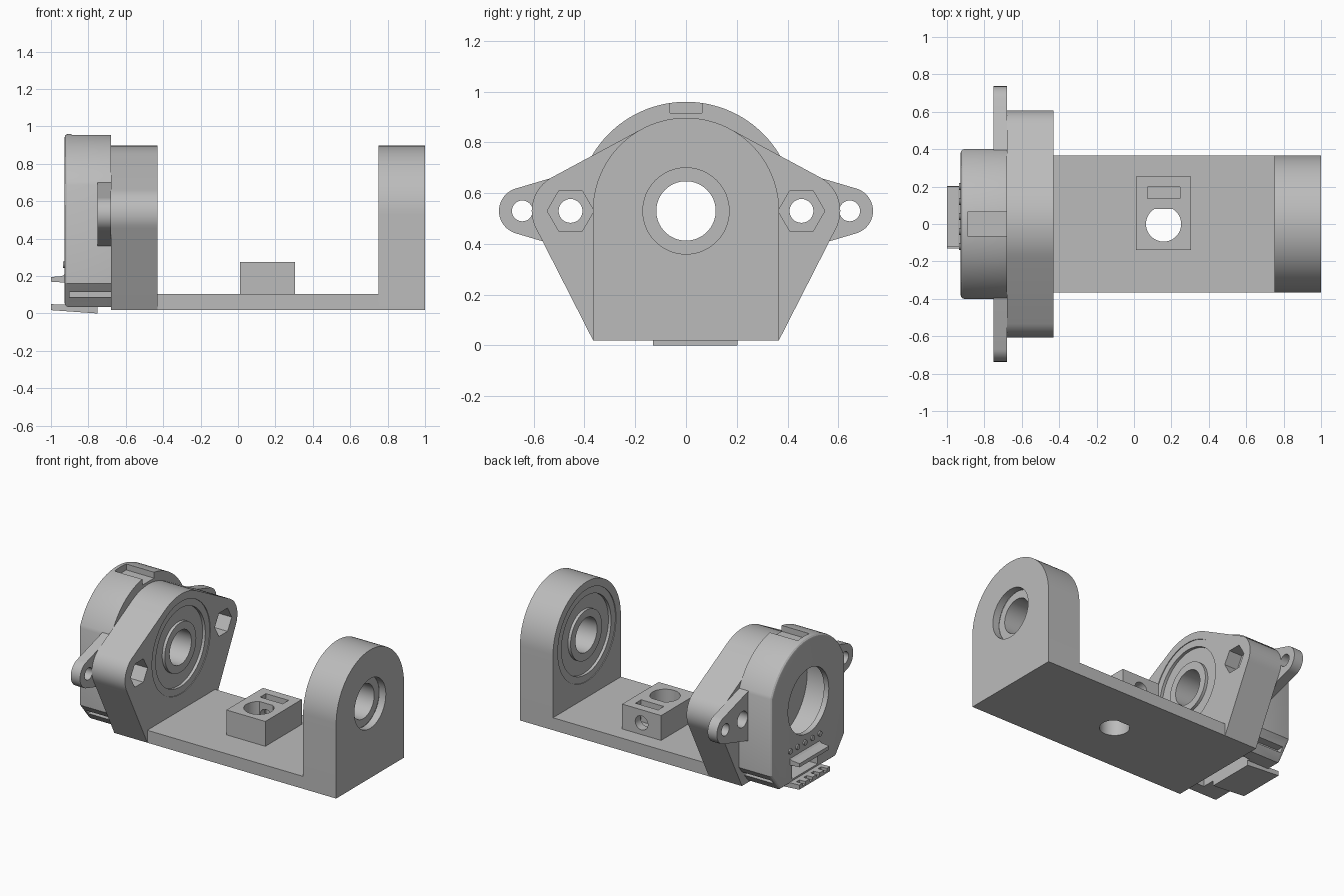
import bpy, bmesh
from math import cos, sin, pi, radians
from mathutils import Vector
from mathutils.geometry import convex_hull_2d

if "Cube" in bpy.data.objects:
    bpy.data.objects.remove(bpy.data.objects["Cube"])

grey = bpy.data.materials.new("plain grey")
grey.use_nodes = True
grey.diffuse_color = (0.5, 0.5, 0.5, 1)
grey.node_tree.nodes["Principled BSDF"].inputs["Base Color"].default_value = (0.5, 0.5, 0.5, 1)

AXIS_Z = 0.53          # height of the shaft line
ARCH_R = 0.367         # arch radius and half width of the base


def finish(name, bm):
    bmesh.ops.recalc_face_normals(bm, faces=bm.faces)
    mesh = bpy.data.meshes.new(name)
    bm.to_mesh(mesh)
    bm.free()
    mesh.materials.append(grey)
    ob = bpy.data.objects.new(name, mesh)
    bpy.context.collection.objects.link(ob)
    return ob


def circle(u, v, r, n=64, start=0.0, end=2 * pi):
    steps = n if end - start >= 2 * pi else n - 1
    return [(u + r * cos(start + (end - start) * i / steps),
             v + r * sin(start + (end - start) * i / steps)) for i in range(n)]


def hull(pts):
    return [pts[i] for i in convex_hull_2d([Vector(p) for p in pts])]


def prism(name, pts, lo, hi, axis="x", round_lo=0.0):
    """Extrude a closed profile along an axis, optionally rounding the low rim."""
    place = {"x": lambda u, v, w: (w, u, v),
             "y": lambda u, v, w: (u, w, v),
             "z": lambda u, v, w: (u, v, w)}[axis]
    bm = bmesh.new()
    a = [bm.verts.new(place(u, v, lo)) for u, v in pts]
    b = [bm.verts.new(place(u, v, hi)) for u, v in pts]
    rim = bm.faces.new(a)
    bm.faces.new(b)
    for i in range(len(pts)):
        j = (i + 1) % len(pts)
        bm.faces.new((a[i], a[j], b[j], b[i]))
    bmesh.ops.recalc_face_normals(bm, faces=bm.faces)
    if round_lo:
        bmesh.ops.bevel(bm, geom=list(rim.edges), offset=round_lo, segments=3,
                        profile=0.5, affect="EDGES")
    return finish(name, bm)


def box(name, x, y, z):
    return prism(name, [(x[0], y[0]), (x[1], y[0]), (x[1], y[1]), (x[0], y[1])], z[0], z[1], "z")


def lathe(name, profile, n=64):
    """Spin a closed (radius, x) profile around the shaft line."""
    bm = bmesh.new()
    vs = [bm.verts.new((x, 0, AXIS_Z + r)) for r, x in profile]
    es = [bm.edges.new((vs[i], vs[(i + 1) % len(vs)])) for i in range(len(vs))]
    bmesh.ops.spin(bm, geom=vs + es, cent=(0, 0, AXIS_Z), axis=(1, 0, 0),
                   angle=2 * pi, steps=n)
    bmesh.ops.remove_doubles(bm, verts=bm.verts, dist=1e-4)
    return finish(name, bm)


def cut(ob, *cutters):
    bpy.context.view_layer.objects.active = ob
    for c in cutters:
        mod = ob.modifiers.new("cut", "BOOLEAN")
        mod.operation, mod.solver, mod.object = "DIFFERENCE", "EXACT", c
        bpy.ops.object.modifier_apply(modifier=mod.name)
        bpy.data.objects.remove(c)


def hole(y, r, lo, hi, n=64):
    return prism("cutter", circle(y, AXIS_Z, r, n), lo, hi)


def bearing(name, lo, hi):
    bore, inner, outer, rim, dip = 0.117, 0.17, 0.268, 0.315, 0.02
    lathe(name, [(bore, lo), (inner, lo), (inner, lo + dip), (outer, lo + dip), (outer, lo),
                 (rim, lo), (rim, hi), (outer, hi), (outer, hi - dip), (inner, hi - dip),
                 (inner, hi), (bore, hi)])


# Base plate and arched end support
base = box("base_plate", (-0.68, 0.75), (-ARCH_R, ARCH_R), (0.02, 0.105))
arch = circle(0, AXIS_Z, ARCH_R, 49, 0, pi) + [(-ARCH_R, 0.02), (ARCH_R, 0.02)]
support = prism("end_support", arch, 0.75, 1.0)
cut(support, hole(0, 0.315, 0.7, 0.95), hole(0, 0.17, 0.9, 1.1))
bearing("end_bearing", 0.755, 0.949)

# Motor mounting plate with two nut ears
outline = circle(0, AXIS_Z, ARCH_R, 96)
for s in (-1, 1):
    outline += circle(s * 0.458, AXIS_Z, 0.15, 48) + [(s * ARCH_R, 0.105), (s * ARCH_R, 0.022)]
mount = prism("motor_mount_plate", hull(outline), -0.68, -0.43)
cut(mount, hole(0, 0.315, -0.63, -0.3), hole(0, 0.17, -0.75, -0.5))
for s in (-1, 1):
    cut(mount, hole(s * 0.455, 0.092, -0.53, -0.4, 6), hole(s * 0.455, 0.047, -0.75, -0.4, 32))
bearing("mount_bearing", -0.629, -0.435)

# Sensor block with a flat-sided vertical hole, a nut slot and a screw hole
block = box("centre_block", (0.01, 0.305), (-0.14, 0.255), (0.105, 0.275))
for part in (base, block):
    keyed = circle(0.158, 0, 0.094, 48, radians(122), radians(418))
    cut(part, prism("cutter", keyed, -0.1, 0.4, "z"))
cut(block, box("cutter", (0.073, 0.245), (0.135, 0.197), (0.125, 0.4)),
    prism("cutter", circle(0.158, 0.185, 0.048, 32), 0.05, 0.4, "y"))

# Motor housing: round top, flat sides, chamfered lower corners
body = circle(0, AXIS_Z, 0.43, 49, radians(21.5), radians(158.5))
body += [(-0.4, 0.16), (-0.3, 0.035), (0.3, 0.035), (0.4, 0.16)]
motor = prism("motor_housing", body, -0.927, -0.68, round_lo=0.02)
cut(motor, hole(0, 0.34, -0.89, -0.6), hole(0, 0.22, -1.1, -0.8),
    box("cutter", (-0.89, -0.6), (-0.063, 0.063), (0.915, 1.1)),
    box("cutter", (-1.1, -0.76), (-0.1, 0.18), (0.06, 0.15)),
    box("cutter", (-0.75, -0.6), (-0.22, 0.22), (-0.1, 0.09)))
for s in (-1, 1):
    ys = sorted((s * 0.31, s * 0.6))
    cut(motor, box("cutter", (-0.9, -0.6), ys, (0.085, 0.115)))

# Slotted mounting tabs beside the motor
for s, side in ((-1, "right"), (1, "left")):
    tab = prism(side + "_motor_tab",
                hull(circle(s * 0.645, AXIS_Z, 0.092, 48) + [(s * 0.395, 0.36), (s * 0.395, 0.70)]),
                -0.75, -0.68)
    cut(tab, hole(s * 0.645, 0.041, -0.9, -0.5, 32), hole(s * 0.46, 0.055, -0.9, -0.5, 32))

# Cable connector: notched lower tray and upper ledge
tray = prism("connector_tray", [(-1.0, 0.018), (-0.75, 0.0), (-0.75, 0.04), (-1.0, 0.05)],
             -0.13, 0.203, "y")
for i in range(4):
    y = -0.08 + i * 0.078
    cut(tray, box("cutter", (-1.1, -0.955), (y - 0.016, y + 0.016), (0.03, 0.2)))
prism("connector_ledge", [(-1.0, 0.17), (-0.92, 0.165), (-0.92, 0.215), (-0.94, 0.2), (-1.0, 0.195)],
      -0.12, 0.2, "y")
for i in range(5):
    prism("solder_dot", circle(-0.12 + i * 0.08, 0.26, 0.018, 16), -0.936, -0.92)

# Smooth the curved walls, keep the edges crisp
for ob in bpy.context.scene.objects:
    ob.select_set(ob.type == "MESH")
bpy.context.view_layer.objects.active = base
bpy.ops.object.shade_smooth_by_angle(angle=radians(25))
